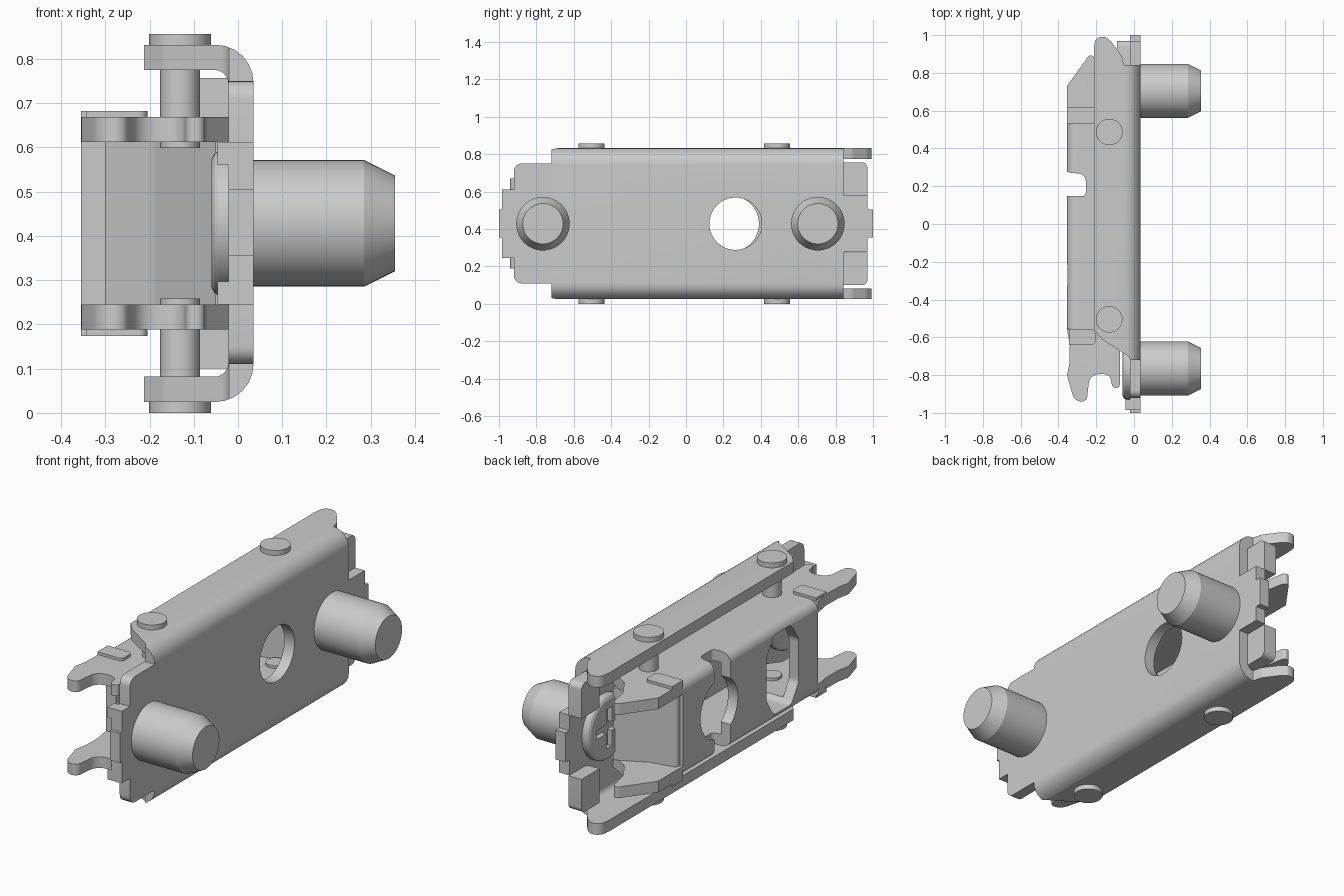
import bpy, bmesh, math
from mathutils import Vector

if "Cube" in bpy.data.objects:
    bpy.data.objects.remove(bpy.data.objects["Cube"])

ZC = 0.4285  # mid-height mirror plane


def rounded(pts, n=6):
    """Fillet polygon corners; each point is (u, v) or (u, v, radius)."""
    out = []
    for i, p in enumerate(pts):
        c = Vector(p[:2])
        if len(p) < 3:
            out.append(c)
            continue
        a = (Vector(pts[i - 1][:2]) - c).normalized()
        b = (Vector(pts[(i + 1) % len(pts)][:2]) - c).normalized()
        half = a.angle(b) / 2
        d, w = p[2] / math.tan(half), math.sin(half)
        for k in range(n + 1):
            t = k / n
            k0, k1, k2 = (1 - t) ** 2, 2 * t * (1 - t) * w, t * t
            out.append(((c + a * d) * k0 + c * k1 + (c + b * d) * k2) / (k0 + k1 + k2))
    return out


def finish(name, bm):
    bmesh.ops.recalc_face_normals(bm, faces=bm.faces)
    me = bpy.data.meshes.new(name)
    bm.to_mesh(me)
    bm.free()
    ob = bpy.data.objects.new(name, me)
    bpy.context.collection.objects.link(ob)
    return ob


def prism(name, axis, pts, lo, hi):
    """Extrude a profile along an axis: x takes (y,z), y takes (x,z), z takes (x,y)."""
    place = {'x': lambda u, v, h: (h, u, v), 'y': lambda u, v, h: (u, h, v),
             'z': lambda u, v, h: (u, v, h)}[axis]
    bm = bmesh.new()
    ps = rounded(pts)
    f = [[bm.verts.new(place(p.x, p.y, h)) for p in ps] for h in (lo, hi)]
    bm.faces.new(f[0])
    bm.faces.new(f[1])
    for i in range(len(ps)):
        j = (i + 1) % len(ps)
        bm.faces.new((f[0][i], f[0][j], f[1][j], f[1][i]))
    return finish(name, bm)


def box(name, x, y, z):
    return prism(name, 'z', [(x[0], y[0]), (x[1], y[0]), (x[1], y[1]), (x[0], y[1])], *z)


def lathe(name, axis, centre, prof, seg=48):
    """Revolve (height, radius) pairs round the x or z axis."""
    bm = bmesh.new()
    rings = []
    for h, r in prof:
        ring = []
        for k in range(seg):
            a = 2 * math.pi * k / seg
            u, v = centre[0] + r * math.cos(a), centre[1] + r * math.sin(a)
            ring.append(bm.verts.new((h, u, v) if axis == 'x' else (u, v, h)))
        rings.append(ring)
    bm.faces.new(rings[0])
    bm.faces.new(rings[-1])
    for p, q in zip(rings, rings[1:]):
        for k in range(seg):
            m = (k + 1) % seg
            bm.faces.new((p[k], p[m], q[m], q[k]))
    return finish(name, bm)


def combine(ob, other, op):
    mod = ob.modifiers.new(op, 'BOOLEAN')
    mod.operation, mod.solver, mod.object = op, 'EXACT', other
    bpy.context.view_layer.objects.active = ob
    bpy.ops.object.modifier_apply(modifier=mod.name)
    bpy.data.objects.remove(other)


def pair(z0, z1):
    """A z range and its mirror about the mid-height."""
    return [(z0, z1), (2 * ZC - z1, 2 * ZC - z0)]


# Outer channel: U section trimmed to the flange outline
outer = prism("outer_channel", 'y',
              [(-.213, .025), (.035, .025, .085), (.035, .832, .085), (-.213, .832),
               (-.213, .775), (-.022, .775, .03), (-.022, .082, .03), (-.213, .082)], -.8, 1)
trim = prism("trim", 'z',
             [(-.25, -.56), (-.213, -.56, .02), (-.17, -.61, .05), (-.03, -.70, .03), (-.02, -.72), (.06, -.72),
              (.06, .842), (-.053, .842), (-.065, .89, .05), (-.12, .965, .05),
              (-.15, .99, .02), (-.205, .993, .04), (-.213, .92, .03), (-.25, .88)], -.1, 1)
combine(outer, trim, 'INTERSECT')

# Plate ends with stepped locating tabs
combine(outer, prism("front_end", 'x',
        [(-.70, .11), (-.92, .11, .04), (-.92, .245), (-.985, .245), (-.985, .355), (-1, .355),
         (-1, .505), (-.985, .505), (-.985, .612), (-.92, .612), (-.92, .75, .04), (-.70, .75)],
        -.022, .035), 'UNION')
combine(outer, prism("back_end", 'x',
        [(.82, .277), (.97, .277), (.97, .355), (1, .355), (1, .505), (.97, .505),
         (.97, .583), (.82, .583)], -.022, .035), 'UNION')
combine(outer, lathe("hole", 'x', (.265, ZC), [(-.1, .14), (.1, .14)]), 'DIFFERENCE')

for i, z in enumerate(pair(.583, .757)):
    corner = (.97, z[1], .03) if i == 0 else (.97, z[1])
    low = (.97, z[0], .03) if i == 1 else (.97, z[0])
    prism("back_corner_tab", 'x', [(.825, z[0]), low, corner, (.825, z[1])], -.09, -.018)
for z in pair(.56, .612):
    box("front_step", (-.046, -.02), (-.985, -.93), z)

# Inner channel: bent web plus two shaped flanges
inner = prism("inner_channel", 'y',
              [(-.27, .188), (-.355, .188, .05), (-.355, .669, .05), (-.27, .669),
               (-.27, .612), (-.30, .612), (-.30, .245), (-.27, .245)], -.555, .53)
for z in pair(.612, .669):
    flange = prism("flange", 'z',
                   [(-.28, -.555), (-.355, -.555), (-.34, -.64, .05), (-.342, -.74, .05), (-.355, -.80, .04),
                    (-.315, -.94, .05), (-.25, -.94, .03), (-.235, -.795, .055), (-.125, -.795, .04),
                    (-.115, -.868, .02), (-.075, -.868, .02), (-.075, -.67, .03), (-.022, -.60),
                    (-.022, .62), (-.13, .68, .08), (-.19, .78, .05), (-.212, .895, .02), (-.24, .89, .02),
                    (-.355, .73), (-.355, .53), (-.28, .53)], *z)
    combine(inner, flange, 'UNION')

# Openings in the inner channel: cross notch, round hole, tall slot
combine(inner, prism("notch", 'z',
        [(-.4, .147), (-.255, .147, .02), (-.255, .265, .04), (-.33, .27, .02), (-.4, .29)], 0, 1), 'DIFFERENCE')
combine(inner, lathe("hole", 'x', (.24, ZC), [(-.4, .15), (-.2, .15)]), 'DIFFERENCE')
combine(inner, prism("slot", 'x',
        [(-.34, .225, .04), (-.20, .225, .04), (-.14, .32, .05), (-.14, .537, .05), (-.20, .632, .04),
         (-.34, .632, .04), (-.40, .537, .05), (-.40, .32, .05)], -.4, -.2), 'DIFFERENCE')

# Tongue folded inward at the end of the web
prism("folded_tongue", 'z',
      [(-.355, .525, .03), (-.33, .56, .03), (-.2, .585, .05), (-.05, .66), (-.05, .60),
       (-.19, .53, .05), (-.30, .50)], .245, .612)

# Thin raised bars on the inner flanges
for z in pair(.66, .683):
    for y in ((.53, .62), (-.64, -.557)):
        prism("raised_bar", 'z',
              [(-.355 if y[0] > 0 else -.343, y[0]), (-.205, y[0], .02),
               (-.205, y[1], .02), (-.355 if y[0] > 0 else -.343, y[1])], *z)

# Rivets joining the two channels
for y in (.487, -.505):
    for side in (1, -1):
        prof = [(ZC + side * h, r) for h, r in
                ((.4285, .07), (.39, .07), (.39, .045), (.17, .045))]
        lathe("rivet", 'z', (-.131, y), prof)

# Link pins with chamfered tips and cross-slotted heads
for y in (-.765, .705):
    pin = lathe("link_pin", 'x', (y, ZC),
                [(-.06, .145), (-.053, .158), (-.045, .163), (-.02, .163), (-.02, .143), (.285, .143), (.355, .108)])
    for a, b in ((.1, .022), (.022, .1)):
        combine(pin, box("slot", (-.1, -.035), (y - a, y + a), (ZC - b, ZC + b)), 'DIFFERENCE')

bpy.ops.object.select_all(action='SELECT')
bpy.context.view_layer.objects.active = outer
bpy.ops.object.shade_smooth_by_angle(angle=math.radians(25))
